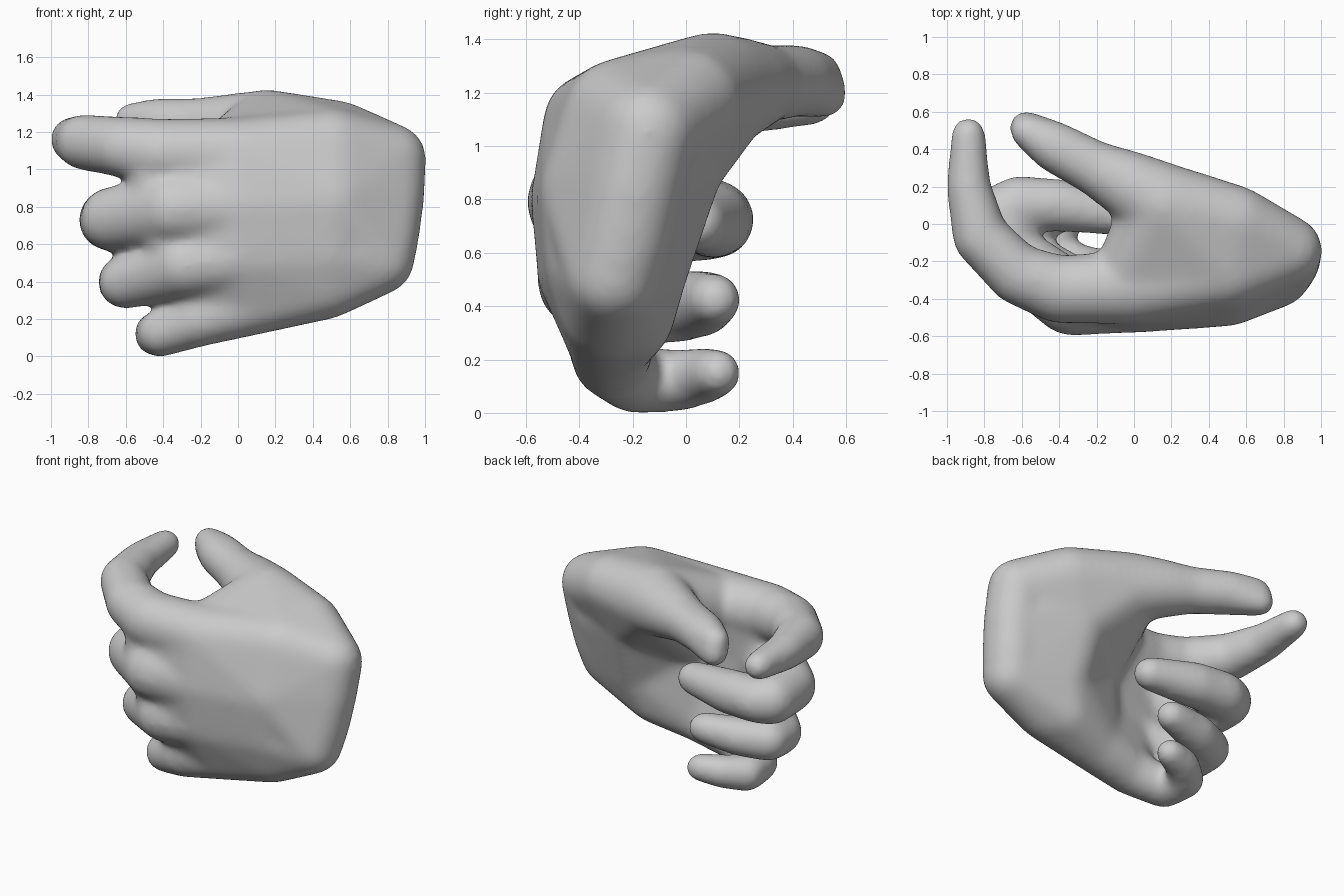
import bpy
import bmesh
from mathutils import Vector

cube = bpy.data.objects.get("Cube")
if cube:
    bpy.data.objects.remove(cube, do_unlink=True)

SKIN = .009  # extra thickness that the softening takes away again


def unit_directions():
    """Points of a small unit ball, reused for every joint."""
    ball = bmesh.new()
    bmesh.ops.create_icosphere(ball, subdivisions=3, radius=1)
    directions = [vert.co.copy() for vert in ball.verts]
    ball.free()
    return directions


directions = unit_directions()
body = bmesh.new()


def hull(*joints):
    """Wrap a skin tightly around several round joints (x, y, z, radius)."""
    points = []
    for x, y, z, radius in joints:
        centre = Vector((x, y, z))
        points += [body.verts.new(centre + d * (radius + SKIN)) for d in directions]
    bmesh.ops.convex_hull(body, input=points)


def digit(*joints):
    """A finger: each joint is wrapped together with the next one."""
    for start, end in zip(joints, joints[1:]):
        hull(start, end)


# Palm plate, one row per finger: wrist, mid palm, finger root, web between fingers
index_row = [(.825, -.14, 1.06, .175), (.5, -.25, 1.12, .2),
             (0, -.34, 1.08, .19), (-.46, -.33, 1.09, .13)]
middle_row = [(.815, -.19, .85, .175), (.5, -.33, .82, .21),
              (0, -.375, .8, .2), (-.42, -.36, .78, .14)]
ring_row = [(.79, -.23, .66, .175), (.48, -.32, .56, .2),
            (.02, -.365, .53, .185), (-.31, -.34, .48, .13)]
little_row = [(.765, -.27, .51, .17), (.47, -.28, .39, .185),
              (.1, -.28, .29, .165), (-.12, -.26, .25, .12)]
rows = [index_row, middle_row, ring_row, little_row]

for upper, lower in zip(rows, rows[1:]):
    for step in range(3):
        hull(upper[step], upper[step + 1], lower[step], lower[step + 1])

# Thumb mound, web towards the index finger, hollow and heel of the hand
thumb_base = (.16, .1, 1.2, .22)
thumb_root = (-.01, .2, 1.22, .18)
thumb_heel = (.54, .01, 1.17, .19)
mound = (.42, -.06, .95, .2)
heel = (.45, -.19, .54, .19)
low_heel = (.38, -.21, .36, .16)
hollow = (.12, -.29, .78, .17)
web = (-.02, -.25, 1.1, .18)
hull(thumb_base, thumb_heel, index_row[0], index_row[1], web)
hull(thumb_base, thumb_heel, mound, middle_row[1], index_row[0])
hull(thumb_base, mound, hollow, web)
hull(mound, heel, hollow, middle_row[1])
hull(mound, heel, middle_row[0], middle_row[1], little_row[0])
hull(heel, low_heel, little_row[0], little_row[1])
hull(heel, low_heel, hollow, little_row[2])

# Thumb, ending in a tip that is narrow but tall
tip_top = (-.57, .495, 1.265, .085)
tip_bottom = (-.58, .52, 1.19, .08)
thumb_joint = (-.42, .41, 1.245, .13)
digit(thumb_base, thumb_root, (-.2, .295, 1.235, .14), thumb_joint)
hull(thumb_joint, tip_top, tip_bottom)

# Index finger, opened out towards the thumb
digit(index_row[2], (-.4, -.35, 1.09, .175), (-.62, -.27, 1.12, .155),
      (-.82, -.07, 1.145, .143), (-.885, .2, 1.16, .112), (-.885, .48, 1.17, .085))

# Three curled fingers
digit(middle_row[2], (-.34, -.4, .79, .19), (-.67, -.16, .735, .165),
      (-.69, .06, .73, .155), (-.62, .11, .725, .14),
      (-.4, .1, .72, .135), (-.09, .045, .71, .098))
digit(ring_row[2], (-.28, -.38, .49, .17), (-.6, -.16, .395, .135),
      (-.615, -.02, .4, .128), (-.45, .06, .41, .118), (-.21, .11, .425, .09))
digit(little_row[2], (-.2, -.28, .2, .14), (-.41, -.2, .125, .12),
      (-.44, -.03, .12, .11), (-.33, .07, .14, .1), (-.19, .12, .15, .082))

# Drop the points buried inside the wrapped parts
loose = [vert for vert in body.verts if not vert.link_faces]
bmesh.ops.delete(body, geom=loose, context='VERTS')
bmesh.ops.recalc_face_normals(body, faces=body.faces[:])
mesh = bpy.data.meshes.new("hand")
body.to_mesh(mesh)
body.free()
hand = bpy.data.objects.new("hand", mesh)
bpy.context.collection.objects.link(hand)

# Fuse all parts into one soft skin
fuse = hand.modifiers.new("fuse", 'REMESH')
fuse.mode = 'VOXEL'
fuse.voxel_size = .018
fuse.use_smooth_shade = True
soften = hand.modifiers.new("soften", 'SMOOTH')
soften.factor = .5
soften.iterations = 40

# Plain light grey
colour = (.6, .6, .6, 1)
grey = bpy.data.materials.new("light grey")
grey.use_nodes = True
grey.diffuse_color = colour
for node in grey.node_tree.nodes:
    if node.type == 'BSDF_PRINCIPLED':
        node.inputs["Base Color"].default_value = colour
mesh.materials.append(grey)
